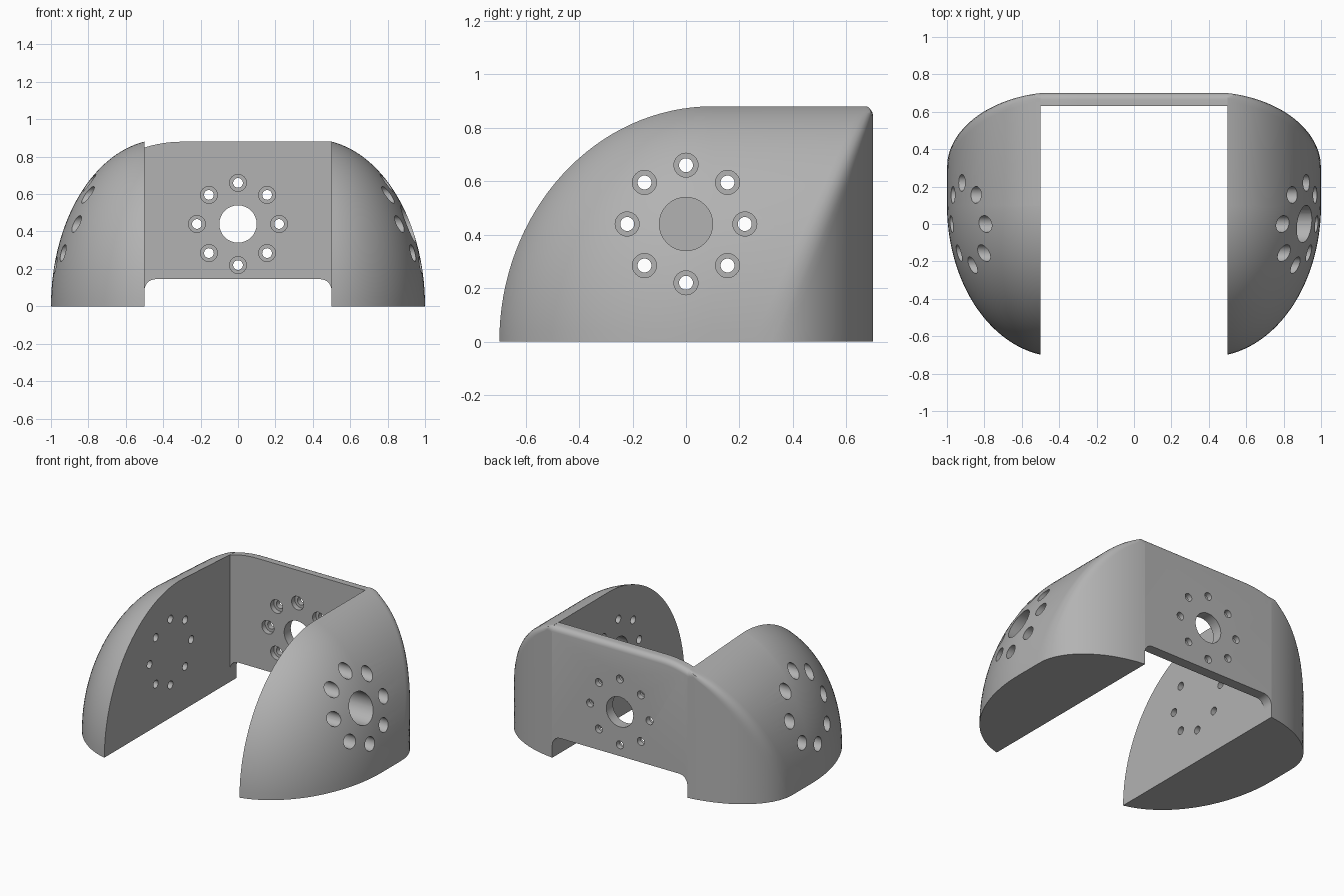
import bpy, bmesh
from math import sin, cos, pi, sqrt, asin
from mathutils import Matrix, Vector

cube = bpy.data.objects.get("Cube")
if cube:
    bpy.data.objects.remove(cube)

INNER, BACK, FRONT_WALL, MID_Z = 0.5, 0.7, 0.63, 0.44
CX, RX, RY, RZ, RB = 0.4, 0.6, 0.81, 0.893, 0.4055

grey = bpy.data.materials.new("plain grey")
grey.use_nodes = True
grey.diffuse_color = (0.45, 0.45, 0.45, 1)
grey.node_tree.nodes["Principled BSDF"].inputs["Base Color"].default_value = (0.45, 0.45, 0.45, 1)


def make_object(name, bm):
    bmesh.ops.remove_doubles(bm, verts=bm.verts, dist=1e-4)
    bmesh.ops.recalc_face_normals(bm, faces=bm.faces)
    mesh = bpy.data.meshes.new(name)
    bm.to_mesh(mesh)
    bm.free()
    obj = bpy.data.objects.new(name, mesh)
    bpy.context.collection.objects.link(obj)
    mesh.materials.append(grey)
    return obj


def activate(obj):
    bpy.ops.object.select_all(action='DESELECT')
    obj.select_set(True)
    bpy.context.view_layer.objects.active = obj


def drill(obj, axis, start, end, radius, spots):
    """Cut round holes along an axis; spots are (sideways, height) pairs."""
    bm = bmesh.new()
    turn = Matrix.Rotation(pi / 2, 4, 'Y' if axis == 'x' else 'X')
    for across, z in spots:
        mid = (start + end) / 2
        place = Vector((mid, across, z) if axis == 'x' else (across, mid, z))
        bmesh.ops.create_cone(bm, cap_ends=True, segments=32, radius1=radius, radius2=radius,
                              depth=abs(end - start), matrix=Matrix.Translation(place) @ turn)
    cutter = make_object("hole_cutter", bm)
    cutter.hide_render = True
    mod = obj.modifiers.new("holes", 'BOOLEAN')
    mod.operation, mod.solver, mod.object = 'DIFFERENCE', 'EXACT', cutter
    activate(obj)
    bpy.ops.object.modifier_apply(modifier=mod.name)
    bpy.data.objects.remove(cutter)


def finish(obj):
    activate(obj)
    bpy.ops.object.shade_smooth_by_angle(angle=0.6)


ring = [(0.22 * cos(i * pi / 4), MID_Z + 0.22 * sin(i * pi / 4)) for i in range(8)]


# Domed side lobes: stacked outlines, round in front, rounded corner behind
def outline(z):
    s = max(sqrt(1 - (z / RZ) ** 2), (INNER - CX) / RX)
    pts = []
    t0 = asin(min(1, (INNER - CX) / (RX * s)))
    for i in range(25):
        t = t0 + (pi / 2 - t0) * i / 24
        pts.append((CX + RX * s * sin(t), 0.1 - RY * s * cos(t)))

    def behind(a):
        return Vector((CX + RX * cos(a), 0.3 + RB * sin(a)))
    a0, a1 = asin(sqrt(1 - s * s)), asin(sqrt(1 - ((INNER - CX) / RX) ** 2))
    corner = behind(a0)
    before = Vector((corner.x, corner.y - 0.05))
    a_in = a0 + min(0.1, (a1 - a0) / 2)
    after = behind(a_in)
    for i in range(5):
        k = i / 4
        pts.append(before * (1 - k) ** 2 + corner * 2 * k * (1 - k) + after * k * k)
    pts += [behind(a_in + (a1 - a_in) * i / 14) for i in range(1, 15)]
    limit = BACK if z < 0.84 else 0.66 + 0.04 * sqrt(max(0, 1 - ((z - 0.84) / 0.045) ** 2))
    return [(p[0], min(p[1], limit)) for p in pts]


def side_lobe(name, side):
    bm = bmesh.new()
    top = RZ * sqrt(1 - ((INNER - CX) / RX) ** 2)
    rows = []
    for j in range(33):
        z = top * sin(pi / 2 * j / 32)
        row = []
        for x, y in outline(z):
            sink = 0.035 * min(1, max(0, (y - 0.3) / 0.3)) if side < 0 else 0
            row.append(bm.verts.new((side * x, y, z * (1 - sink))))
        rows.append(row)
    for low, high in zip(rows, rows[1:]):
        for i in range(len(low) - 1):
            bm.faces.new((low[i], low[i + 1], high[i + 1], high[i]))
    bm.faces.new(rows[0])
    bm.faces.new([r[0] for r in rows] + rows[-1][1:] + [r[-1] for r in rows[-2::-1]])
    lobe = make_object(name, bm)
    drill(lobe, 'x', side * 0.4, side * 1.1, 0.026, ring)
    drill(lobe, 'x', side * 0.57, side * 1.1, 0.045, ring)
    if side > 0:
        drill(lobe, 'x', 0.4, 1.1, 0.1, [(0, MID_Z)])
    finish(lobe)


side_lobe("left_lobe", 1)
side_lobe("right_lobe", -1)

# Back wall with rounded notch below and a slightly falling top at one end
arc = [(0.44 + 0.06 * cos(i * pi / 16), 0.085 + 0.06 * sin(i * pi / 16)) for i in range(9)]
shape = arc + [(-x, z) for x, z in reversed(arc)]
shape += [(-0.5 + 0.2 * i / 8, 0.88 - 0.031 * (1 - i / 8) ** 2) for i in range(9)]
shape.append((INNER, 0.88))
bm = bmesh.new()
face = bm.faces.new([bm.verts.new((x, FRONT_WALL, z)) for x, z in shape])
extruded = bmesh.ops.extrude_face_region(bm, geom=[face], use_keep_orig=True)
new_verts = [g for g in extruded["geom"] if isinstance(g, bmesh.types.BMVert)]
bmesh.ops.translate(bm, verts=new_verts, vec=(0, BACK - FRONT_WALL, 0))
rim = [e for e in bm.edges if all(v.co.y > 0.69 and v.co.z > 0.8 for v in e.verts)]
bmesh.ops.bevel(bm, geom=rim, offset=0.035, segments=5, profile=0.5, affect='EDGES')
wall = make_object("back_wall", bm)
drill(wall, 'y', 0.5, 0.8, 0.026, ring)
drill(wall, 'y', 0.5, 0.665, 0.045, ring)
drill(wall, 'y', 0.5, 0.8, 0.1, [(0, MID_Z)])
finish(wall)
